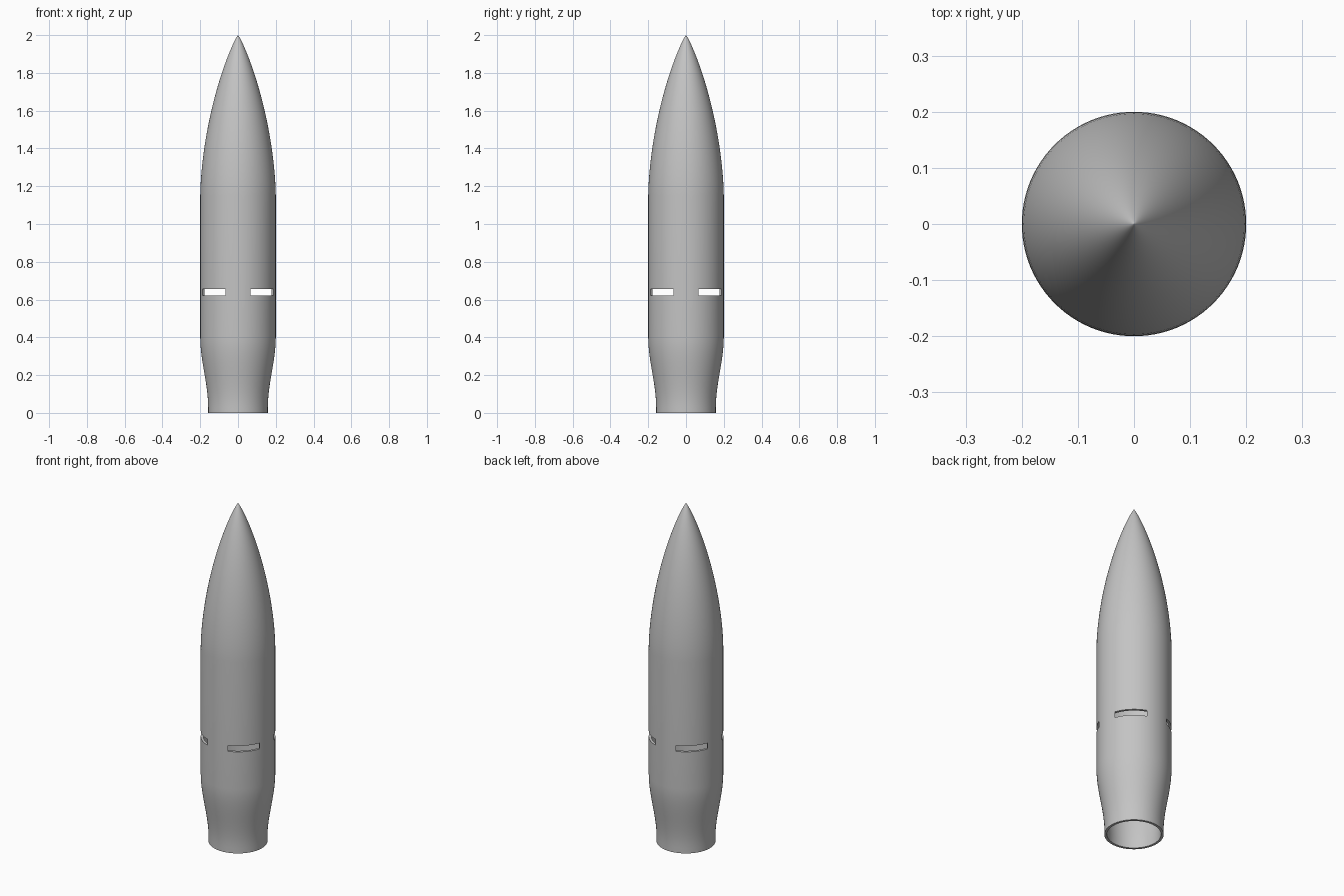
import bpy, bmesh, math

cube = bpy.data.objects.get("Cube")
if cube:
    bpy.data.objects.remove(cube, do_unlink=True)

grey = bpy.data.materials.new("plain grey")
grey.use_nodes = True
colour = (0.55, 0.55, 0.55, 1)
grey.diffuse_color = colour
grey.node_tree.nodes["Principled BSDF"].inputs["Base Color"].default_value = colour

RADIUS, TAIL, WALL = 0.2, 0.158, 0.014
SHOULDER, LENGTH = 1.15, 0.85      # nose base height and nose length
SLOT_Z, SLOT_H, SLOT_W = 0.638, 0.035, 0.172
SEGMENTS = 96


def body_radius(z):
    # boat tail, straight tube, then a rounded pointed nose
    if z < SHOULDER:
        t = min(max((z - 0.03) / 0.37, 0), 1)
        return TAIL + (RADIUS - TAIL) * t * t * (3 - 2 * t)
    x = z - SHOULDER
    rho = (RADIUS ** 2 + LENGTH ** 2) / (2 * RADIUS)
    ogive = math.sqrt(rho ** 2 - x ** 2) + RADIUS - rho
    a = math.acos(max(-1, 1 - 2 * (LENGTH - x) / LENGTH))
    slender = RADIUS * math.sqrt(max(0, a - math.sin(2 * a) / 2) / math.pi)
    return (ogive + slender) / 2


# Heights of the rings
heights = [0] + [0.03 + 0.37 * i / 14 for i in range(15)]
heights += [SLOT_Z - 0.03, SLOT_Z + 0.03]
heights += [SHOULDER + LENGTH * math.sin(math.pi / 2 * i / 32) for i in range(32)]

outer = [(body_radius(z), z) for z in heights]
inner = [(r - WALL, z) for r, z in outer if r - WALL > 0.004]


# Hollow shell turned from its profile
bm = bmesh.new()


def ring(r, z):
    return [bm.verts.new((r * math.cos(2 * math.pi * k / SEGMENTS),
                          r * math.sin(2 * math.pi * k / SEGMENTS), z))
            for k in range(SEGMENTS)]


def skin(profile, tip):
    rings = [ring(r, z) for r, z in profile]
    apex = bm.verts.new((0, 0, tip))
    for k in range(SEGMENTS):
        n = (k + 1) % SEGMENTS
        for a, b in zip(rings, rings[1:]):
            bm.faces.new((a[k], a[n], b[n], b[k]))
        bm.faces.new((rings[-1][k], rings[-1][n], apex))
    return rings[0]


outer_rim = skin(outer, SHOULDER + LENGTH)
inner_rim = skin(inner, inner[-1][1] + 0.01)
for k in range(SEGMENTS):
    n = (k + 1) % SEGMENTS
    bm.faces.new((outer_rim[k], inner_rim[k], inner_rim[n], outer_rim[n]))
bmesh.ops.recalc_face_normals(bm, faces=bm.faces)
mesh = bpy.data.meshes.new("hollow_body")
bm.to_mesh(mesh)
bm.free()
body = bpy.data.objects.new("hollow_body", mesh)
bpy.context.collection.objects.link(body)
mesh.materials.append(grey)

# Four diagonal slots, cut by two crossed bars
for i in range(2):
    bpy.ops.mesh.primitive_cube_add(size=1, location=(0, 0, SLOT_Z),
                                    rotation=(0, 0, math.radians(45 + 90 * i)))
    cutter = bpy.context.object
    cutter.name = "slot_cutter"
    cutter.scale = (1, SLOT_W, SLOT_H)
    cutter.hide_render = True
    cutter.data.materials.append(grey)
    bpy.context.view_layer.objects.active = body
    cut = body.modifiers.new("slots", "BOOLEAN")
    cut.operation = "DIFFERENCE"
    cut.solver = "EXACT"
    cut.object = cutter
    bpy.ops.object.modifier_apply(modifier=cut.name)
    bpy.data.objects.remove(cutter, do_unlink=True)

bpy.ops.object.select_all(action="DESELECT")
body.select_set(True)
bpy.context.view_layer.objects.active = body
bpy.ops.object.shade_smooth_by_angle(angle=math.radians(30))
